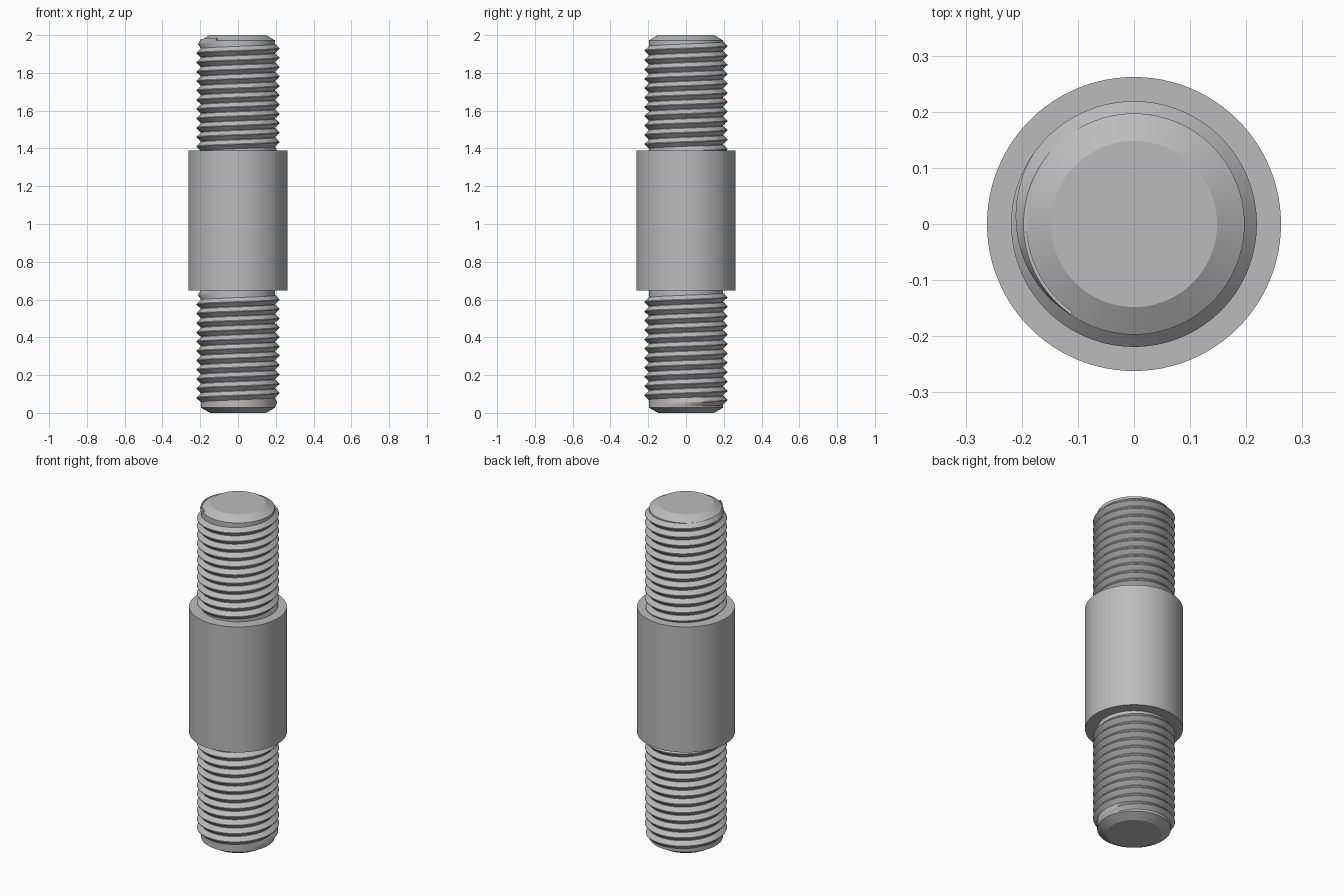
import bpy, bmesh, math

if "Cube" in bpy.data.objects:
    bpy.data.objects.remove(bpy.data.objects["Cube"], do_unlink=True)

SEG = 96
CORE, CREST, COLLAR = 0.197, 0.219, 0.262
PITCH = 0.0495

steel = bpy.data.materials.new("plain steel grey")
steel.use_nodes = True
grey = (0.5, 0.5, 0.5, 1)
steel.diffuse_color = grey
steel.node_tree.nodes["Principled BSDF"].inputs["Base Color"].default_value = grey


def finish(bm, name, angle):
    bmesh.ops.recalc_face_normals(bm, faces=bm.faces)
    mesh = bpy.data.meshes.new(name)
    bm.to_mesh(mesh)
    bm.free()
    mesh.materials.append(steel)
    obj = bpy.data.objects.new(name, mesh)
    bpy.context.collection.objects.link(obj)
    bpy.ops.object.select_all(action="DESELECT")
    obj.select_set(True)
    bpy.context.view_layer.objects.active = obj
    bpy.ops.object.shade_smooth_by_angle(angle=math.radians(angle))
    return obj


def skin(bm, rings, closed):
    """Bridge a list of vertex rings; closed joins each ring's ends."""
    for a, b in zip(rings, rings[1:]):
        n = len(a)
        for i in range(n if closed else n - 1):
            j = (i + 1) % n
            bm.faces.new((a[i], a[j], b[j], b[i]))
    bm.faces.new(rings[0])
    bm.faces.new(rings[-1])


def lathe(name, profile):
    bm = bmesh.new()
    rings = []
    for r, z in profile:
        rings.append([bm.verts.new((r * math.cos(k * math.tau / SEG),
                                    r * math.sin(k * math.tau / SEG), z))
                      for k in range(SEG)])
    skin(bm, rings, True)
    return finish(bm, name, 25)


def thread(name, end_z, turns=11.75):
    """Right-handed V ridge that runs out into the core at both ends."""
    bm = bmesh.new()
    rings = []
    steps = int(turns * SEG)
    end_angle = math.radians(235)
    fade = SEG * 0.25
    half, flat, inner = PITCH * 0.47, PITCH * 0.04, CORE - 0.006
    for s in range(steps + 1):
        t = end_angle - (steps - s) * math.tau / SEG
        z = end_z + PITCH * (t - end_angle) / math.tau
        f = max(0.02, min(1, s / fade, (steps - s) / fade))
        top = CORE + (CREST - CORE) * f
        section = ((inner, -half), (CORE, -half), (top, -flat),
                   (top, flat), (CORE, half), (inner, half))
        rings.append([bm.verts.new((r * math.cos(t), r * math.sin(t), z + dz))
                      for r, dz in section])
    skin(bm, rings, True)
    return finish(bm, name, 25)


# Stud: chamfered ends and a wide plain collar turned in one piece
lathe("stud_body", [
    (0.148, 0), (CORE, 0.028), (CORE, 0.647), (COLLAR, 0.647),
    (COLLAR, 1.388), (CORE, 1.388), (CORE, 1.972), (0.148, 2)])

# Helical threads on both ends
thread("upper_thread", 1.962)
thread("lower_thread", 0.632)
